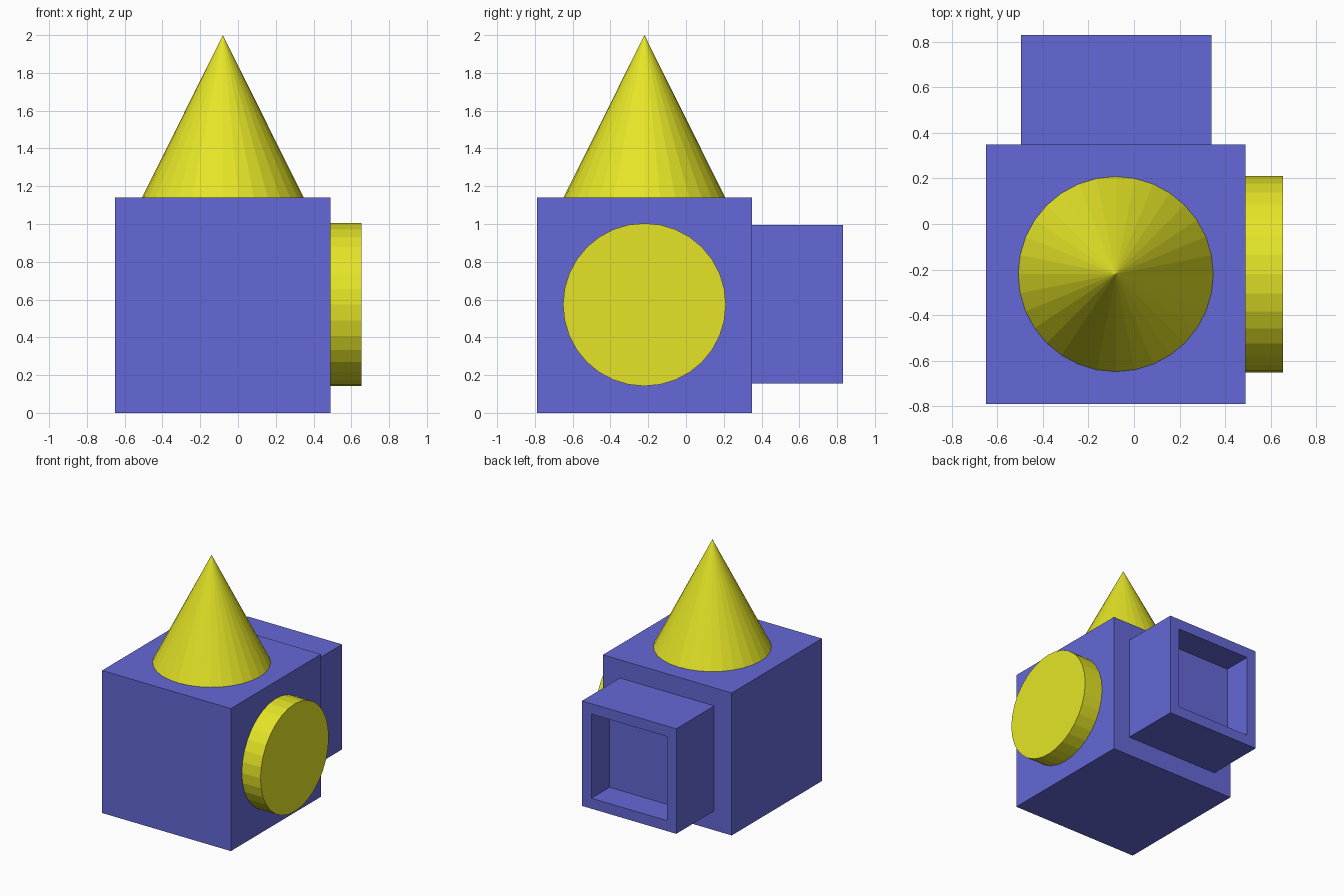
import bpy, bmesh, math
from mathutils import Matrix, Vector

if "Cube" in bpy.data.objects:
    bpy.data.objects.remove(bpy.data.objects["Cube"])


def material(name, color):
    m = bpy.data.materials.new(name)
    m.diffuse_color = (*color, 1)
    m.use_nodes = True
    m.node_tree.nodes["Principled BSDF"].inputs["Base Color"].default_value = m.diffuse_color
    return m


BLUE = material("blue", (0.13, 0.14, 0.68))
YELLOW = material("yellow", (0.78, 0.78, 0.02))


def finish(name, bm, mat):
    bmesh.ops.recalc_face_normals(bm, faces=bm.faces)
    mesh = bpy.data.meshes.new(name)
    bm.to_mesh(mesh)
    bm.free()
    mesh.materials.append(mat)
    ob = bpy.data.objects.new(name, mesh)
    bpy.context.collection.objects.link(ob)
    return ob


def box(lo, hi):
    lo, hi = Vector(lo), Vector(hi)
    bm = bmesh.new()
    bmesh.ops.create_cube(
        bm, size=1,
        matrix=Matrix.Translation((lo + hi) / 2) @ Matrix.Diagonal((*(hi - lo), 1)))
    return bm


def round_part(r1, r2, depth, matrix):
    bm = bmesh.new()
    bmesh.ops.create_cone(bm, cap_ends=True, segments=32, radius1=r1,
                          radius2=r2, depth=depth, matrix=matrix)
    return bm


# Main cube
finish("body", box((-0.65, -0.79, 0), (0.49, 0.35, 1.14)), BLUE)

# Cone on top
finish("top_cone", round_part(0.428, 0, 0.86, Matrix.Translation((-0.08, -0.22, 1.57))), YELLOW)

# Round disc on the right side
finish("side_disc", round_part(
    0.431, 0.431, 0.165,
    Matrix.Translation((0.5725, -0.22, 0.573)) @ Matrix.Rotation(math.pi / 2, 4, 'Y')), YELLOW)

# Back block with a square recess in its outer face
bm = box((-0.495, 0.35, 0.155), (0.34, 0.83, 0.995))
bm.normal_update()
back = max(bm.faces, key=lambda f: f.normal.y)
bmesh.ops.inset_region(bm, faces=[back], thickness=0.118)
floor = bmesh.ops.extrude_discrete_faces(bm, faces=[back])["faces"][0]
bmesh.ops.translate(bm, verts=floor.verts, vec=(0, -0.23, 0))
finish("back_block", bm, BLUE)
